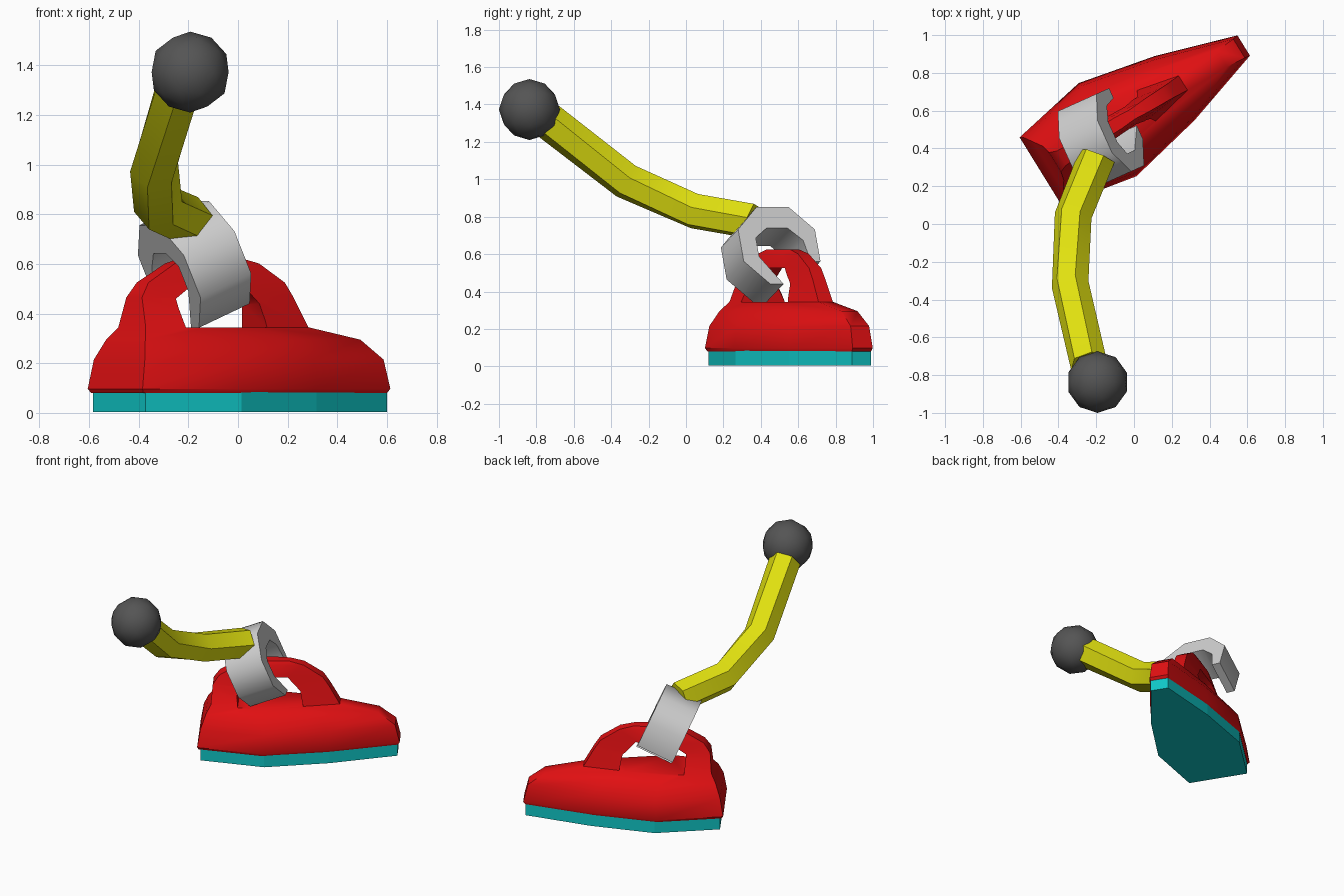
import bpy, bmesh, math
from mathutils import Vector

if "Cube" in bpy.data.objects:
    bpy.data.objects.remove(bpy.data.objects["Cube"], do_unlink=True)


def material(name, r, g, b):
    m = bpy.data.materials.new(name)
    m.use_nodes = True
    m.diffuse_color = (r, g, b, 1)
    m.node_tree.nodes["Principled BSDF"].inputs["Base Color"].default_value = (r, g, b, 1)
    return m


red = material("red", 0.75, 0.005, 0.006)
teal = material("teal", 0.005, 0.57, 0.57)
yellow = material("yellow", 0.75, 0.75, 0.005)
silver = material("silver", 0.63, 0.63, 0.63)
charcoal = material("charcoal", 0.09, 0.09, 0.09)


def finish(name, bm, mat):
    bmesh.ops.recalc_face_normals(bm, faces=bm.faces)
    mesh = bpy.data.meshes.new(name)
    bm.to_mesh(mesh)
    bm.free()
    ob = bpy.data.objects.new(name, mesh)
    bpy.context.collection.objects.link(ob)
    mesh.materials.append(mat)
    return ob


def activate(ob):
    bpy.ops.object.select_all(action='DESELECT')
    ob.select_set(True)
    bpy.context.view_layer.objects.active = ob


def smooth(ob, degrees):
    activate(ob)
    bpy.ops.object.shade_smooth_by_angle(angle=math.radians(degrees))


def loft(name, rings, mat):
    """Skin a stack of equal-length rings and cap both ends."""
    bm = bmesh.new()
    loops = [[bm.verts.new(p) for p in ring] for ring in rings]
    n = len(loops[0])
    for a, b in zip(loops, loops[1:]):
        for i in range(n):
            j = (i + 1) % n
            bm.faces.new((a[i], a[j], b[j], b[i]))
    bm.faces.new(loops[0])
    bm.faces.new(loops[-1])
    return finish(name, bm, mat)


# Iron frame: heel centre, length direction, width direction
heel = Vector((-0.495, 0.28, 0))
along = Vector((0.851, 0.526, 0))
across = Vector((-0.526, 0.851, 0))


def iron_point(s, w, z):
    return heel + along * s + across * w + Vector((0, 0, z))


def iron_ring(z, back, front, widths):
    stations = [back + (front - back) * f for f in (0, 0.33, 0.66, 1)]
    half = list(zip(stations, widths))
    return ([iron_point(s, -w, z) for s, w in half]
            + [iron_point(s, w, z) for s, w in reversed(half)])


# Soleplate
sole = (0.02, 1.25, (0.2, 0.28, 0.195, 0.06))
loft("soleplate", [iron_ring(z, *sole) for z in (0.004, 0.085)], teal)

# Iron body, tapering into the handle
body = loft("iron_body", [iron_ring(*r) for r in (
    (0.08, 0.01, 1.25, (0.2, 0.28, 0.195, 0.06)),
    (0.097, 0, 1.264, (0.21, 0.29, 0.2, 0.063)),
    (0.215, 0.02, 1.235, (0.195, 0.27, 0.185, 0.058)),
    (0.295, 0.05, 1.13, (0.15, 0.21, 0.145, 0.05)),
    (0.345, 0.08, 0.887, (0.105, 0.155, 0.105, 0.045)),
    (0.465, 0.09, 0.82, (0.06, 0.085, 0.07, 0.04)),
    (0.525, 0.13, 0.78, (0.045, 0.065, 0.055, 0.038)),
    (0.602, 0.26, 0.66, (0.038, 0.052, 0.045, 0.034)),
    (0.625, 0.33, 0.57, (0.028, 0.035, 0.034, 0.028)))], red)

# Handle opening
opening = ((0.25, 0.345), (0.66, 0.345), (0.64, 0.44),
           (0.56, 0.525), (0.34, 0.525), (0.24, 0.46))
cutter = loft("opening_cutter",
              [[iron_point(s, w, z) for s, z in opening] for w in (-0.5, 0.5)], red)
cutter.hide_render = True
cut = body.modifiers.new("opening", 'BOOLEAN')
cut.operation = 'DIFFERENCE'
cut.solver = 'EXACT'
cut.object = cutter
activate(body)
bpy.ops.object.modifier_apply(modifier=cut.name)
bpy.data.objects.remove(cutter, do_unlink=True)
smooth(body, 38)

# Claw: tapered open octagon extruded along its own axis
axis = Vector((0.837, 0.377, 0.398)).normalized()
side = Vector((-0.411, 0.912, 0)).normalized()
rise = axis.cross(side)
claw_centre = Vector((-0.175, 0.453, 0.598))
outer = ((0.225, -0.093), (0.225, 0.093), (0.093, 0.225), (-0.093, 0.225),
         (-0.225, 0.093), (-0.225, -0.093), (-0.093, -0.225))
inner = ((0.168, -0.093), (0.145, 0.03), (0.065, 0.102), (-0.055, 0.102),
         (-0.13, 0.045), (-0.13, -0.065), (-0.015, -0.225))


def claw_point(p, q, d):
    return claw_centre + side * p + rise * q + axis * d


bm = bmesh.new()
quads = [[bm.verts.new(claw_point(*pq, d)) for pq, d in
          ((o, -0.122), (i, -0.122), (i, 0.122), (o, 0.122))]
         for o, i in zip(outer, inner)]
for a, b in zip(quads, quads[1:]):
    for k in range(4):
        m = (k + 1) % 4
        bm.faces.new((a[k], a[m], b[m], b[k]))
bm.faces.new(quads[0])
bm.faces.new(quads[-1])
smooth(finish("claw", bm, silver), 50)

# Arm: hexagonal bar along a bent path
path = [Vector(p) for p in ((-0.195, 0.36, 0.775), (-0.322, 0.045, 0.83),
                            (-0.338, -0.32, 0.99), (-0.24, -0.74, 1.315))]
rings = []
for i, p in enumerate(path):
    tangent = Vector()
    if i > 0:
        tangent += (p - path[i - 1]).normalized()
    if i < len(path) - 1:
        tangent += (path[i + 1] - p).normalized()
    tangent.normalize()
    right = Vector((0, 0, 1)).cross(tangent).normalized()
    up = tangent.cross(right)
    angles = [math.radians(12 + 60 * k) for k in range(6)]
    rings.append([p + (right * math.cos(a) + up * math.sin(a)) * 0.1 for a in angles])
smooth(loft("arm", rings, yellow), 30)

# Shoulder ball
bpy.ops.mesh.primitive_ico_sphere_add(subdivisions=2, radius=0.163,
                                      location=(-0.193, -0.837, 1.373))
ball = bpy.context.object
ball.name = "shoulder_ball"
ball.data.materials.append(charcoal)
smooth(ball, 30)
